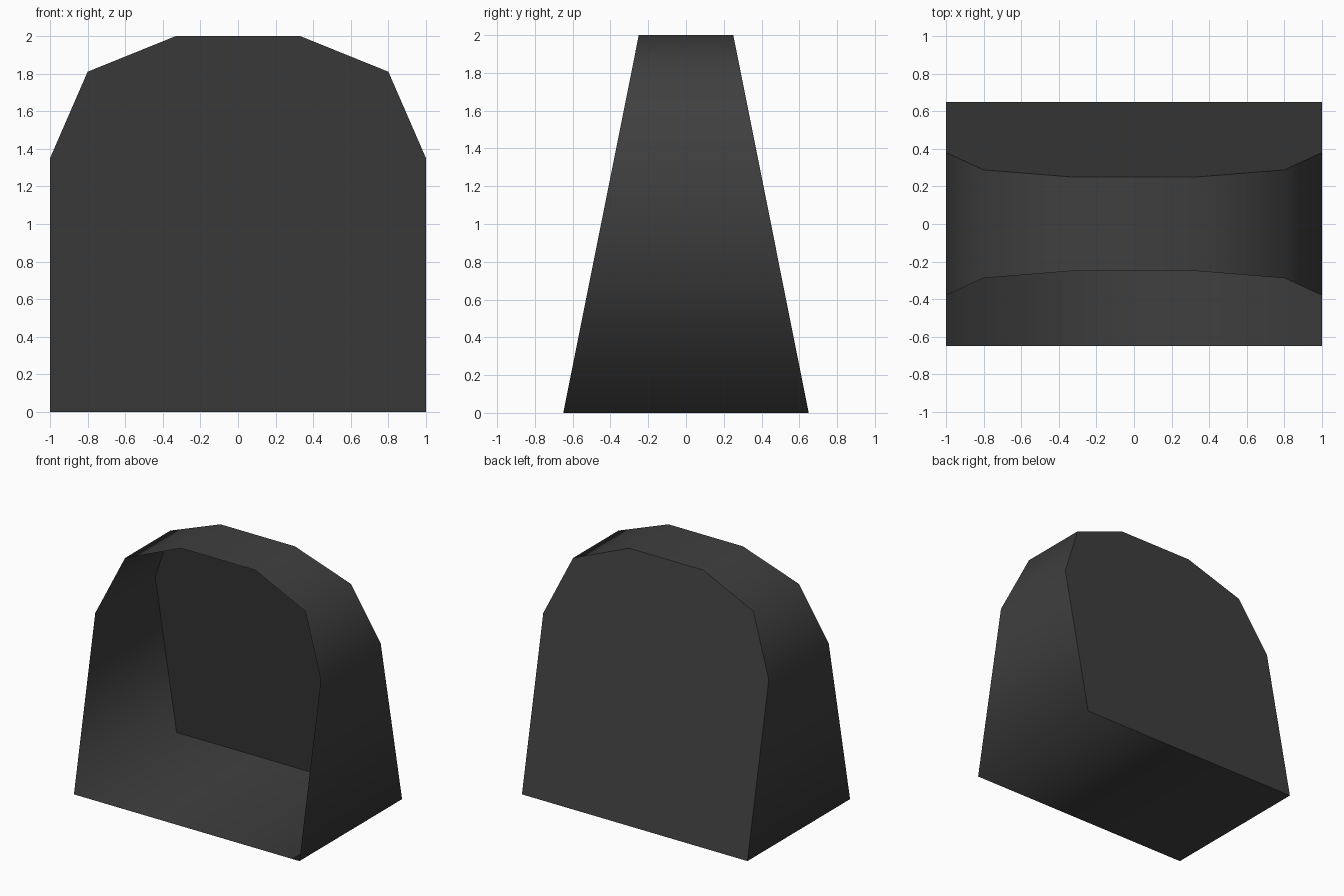
import bpy, bmesh

if "Cube" in bpy.data.objects:
    bpy.data.objects.remove(bpy.data.objects["Cube"])

# One flat dark grey
grey = bpy.data.materials.new("dark grey")
grey.diffuse_color = (0.05, 0.05, 0.05, 1)
grey.use_nodes = True
grey.node_tree.nodes["Principled BSDF"].inputs["Base Color"].default_value = grey.diffuse_color

# Arched outline (x, z): right half mirrored to the left
half = [(1.0, 0.0), (1.0, 1.35), (0.8, 1.81), (0.33, 2.0)]
outline = half + [(-x, z) for x, z in reversed(half)]


def depth(z):
    """Half depth, tapering from the floor to the top."""
    return 0.65 - 0.2 * z


bm = bmesh.new()
front = [bm.verts.new((x, -depth(z), z)) for x, z in outline]
back = [bm.verts.new((x, depth(z), z)) for x, z in outline]

# Floor, sides and roof as one smooth band, open at the front
n = len(outline)
for i in range(n):
    j = (i + 1) % n
    bm.faces.new((front[i], back[i], back[j], front[j])).smooth = True

# Flat back wall with a crisp rim
wall = bm.faces.new(list(reversed(back)))
wall.smooth = True
for e in wall.edges:
    e.smooth = False
bm.normal_update()

mesh = bpy.data.meshes.new("open_arched_shell")
bm.to_mesh(mesh)
bm.free()
mesh.materials.append(grey)
shell = bpy.data.objects.new("open_arched_shell", mesh)
bpy.context.collection.objects.link(shell)
